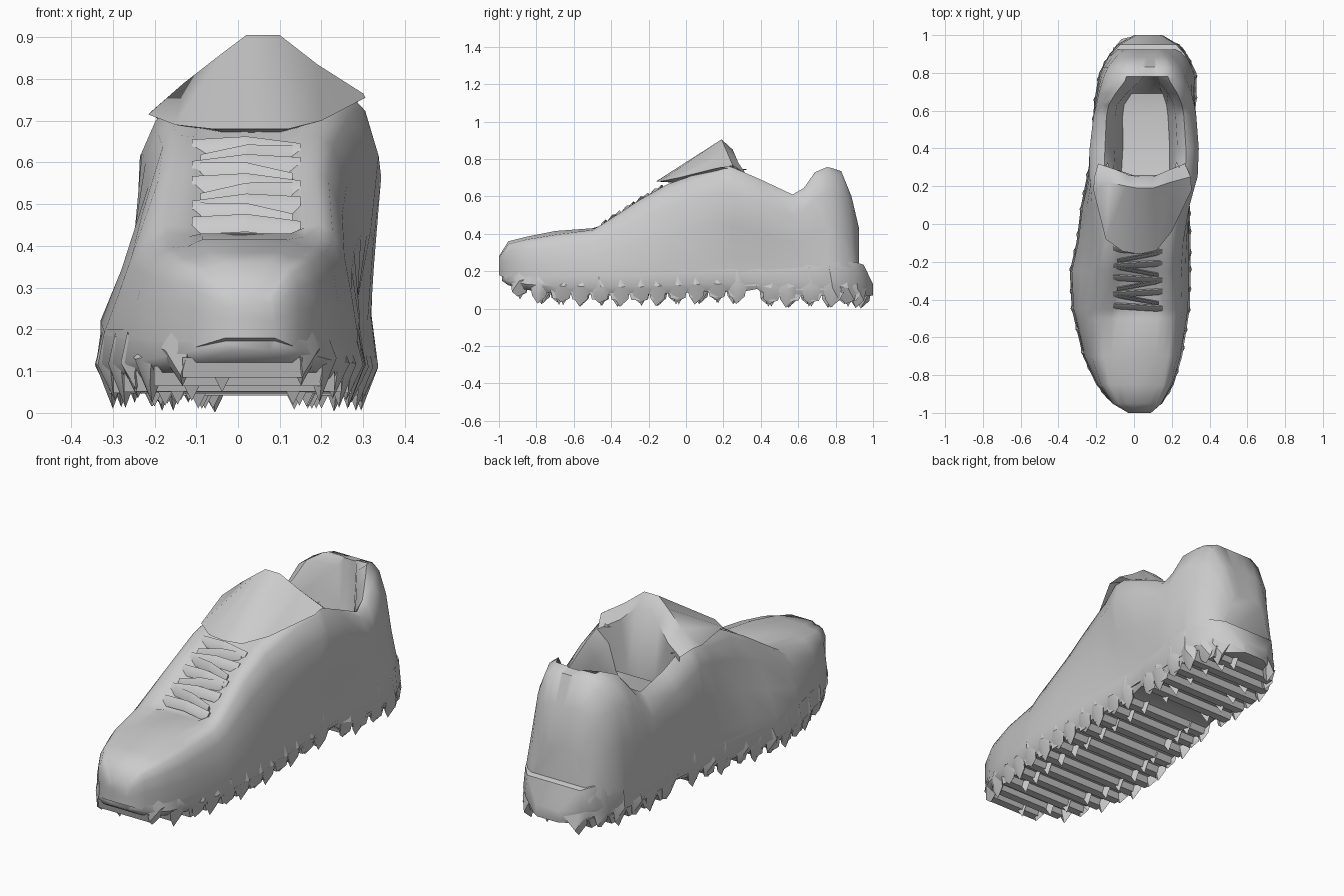
import bpy, bmesh, random

if "Cube" in bpy.data.objects:
    bpy.data.objects.remove(bpy.data.objects["Cube"])

random.seed(4)
grey = bpy.data.materials.new("plain grey")
grey.diffuse_color = (0.6, 0.6, 0.6, 1)
grey.use_nodes = True
grey.node_tree.nodes["Principled BSDF"].inputs["Base Color"].default_value = grey.diffuse_color


def finish(name, bm, angle=0.8):
    bmesh.ops.recalc_face_normals(bm, faces=bm.faces[:])
    me = bpy.data.meshes.new(name)
    bm.to_mesh(me)
    bm.free()
    ob = bpy.data.objects.new(name, me)
    bpy.context.collection.objects.link(ob)
    me.materials.append(grey)
    bpy.ops.object.select_all(action='DESELECT')
    ob.select_set(True)
    bpy.context.view_layer.objects.active = ob
    bpy.ops.object.shade_smooth_by_angle(angle=angle)
    return ob


def loft(name, rows, ring=True, angle=0.8):
    bm = bmesh.new()
    vs = [[bm.verts.new(p) for p in r] for r in rows]
    n = len(rows[0])
    for a, b in zip(vs, vs[1:]):
        for i in range(n if ring else n - 1):
            j = (i + 1) % n
            bm.faces.new((a[i], a[j], b[j], b[i]))
    if ring:
        bm.faces.new(vs[0])
        bm.faces.new(vs[-1])
    return finish(name, bm, angle)


def hull(bm, pts):
    vs = [bm.verts.new(p) for p in pts]
    res = bmesh.ops.convex_hull(bm, input=vs)
    junk = [v for v in res["geom_interior"] if isinstance(v, bmesh.types.BMVert)]
    if junk:
        bmesh.ops.delete(bm, geom=junk, context='VERTS')


def sample(table, y):
    for a, b in zip(table, table[1:]):
        if y <= b[0]:
            t = max(0, (y - a[0]) / (b[0] - a[0]))
            return [p + (q - p) * t for p, q in zip(a[1:], b[1:])]
    return list(table[-1][1:])


# Sole outline: y, left x, right x, bottom z, top z
SOLE = [
    (-0.985, -.03, .09, .15, .22), (-.95, -.115, .15, .125, .21), (-.85, -.2, .21, .10, .2),
    (-.7, -.27, .255, .08, .2), (-.45, -.33, .295, .075, .2), (-.25, -.34, .3, .075, .2),
    (-.1, -.305, .3, .08, .21), (.1, -.28, .295, .09, .22), (.3, -.24, .295, .09, .23),
    (.38, -.23, .3, .105, .23), (.43, -.226, .304, .07, .23), (.65, -.21, .33, .07, .24),
    (.8, -.185, .33, .07, .25), (.9, -.13, .28, .07, .25), (.95, -.085, .235, .065, .235),
    (1.0, 0, .15, .07, .13)]
loft("sole", [[(l + .03 * k, y, zb), (l, y, (zb + zt) / 2 - .02), (l + .012, y, zt),
               (r - .012, y, zt), (r, y, (zb + zt) / 2 - .02), (r - .03 * k, y, zb)]
              for y, l, r, zb, zt in SOLE for k in [min(1, (r - l) / .25)]])

# Upper: y, side left/right x, rim left/right x, rim z, middle z (floor where open)
UPPER = [
    (-1.0, -.03, .09, 0, .06, .27, .28), (-.95, -.115, .145, -.06, .10, .345, .36),
    (-.85, -.175, .195, -.1, .13, .37, .385), (-.7, -.225, .23, -.12, .15, .395, .415),
    (-.5, -.255, .25, -.12, .16, .42, .43), (-.45, -.255, .255, -.11, .16, .45, .42),
    (-.25, -.23, .25, -.1, .14, .58, .555), (-.1, -.215, .26, -.1, .15, .665, .645),
    (.1, -.222, .295, -.12, .18, .735, .74), (.21, -.23, .325, -.12, .22, .768, .77),
    (.25, -.235, .337, -.11, .23, .755, .3), (.4, -.235, .343, -.10, .23, .69, .27),
    (.57, -.215, .33, -.10, .22, .61, .27), (.63, -.2, .32, -.09, .21, .645, .27),
    (.69, -.187, .305, -.04, .18, .73, .28), (.755, -.168, .28, .03, .13, .757, .5),
    (.78, -.16, .27, .04, .12, .752, .745), (.83, -.138, .247, .02, .12, .735, .735),
    (.925, -.052, .167, .03, .1, .43, .43)]
UPPER.insert(18, (.885, -.095, .208, .02, .11, .6, .6))


def upper_ring(y, l1, r1, l2, r2, zt, zf):
    l0, r0, zb, _ = sample(SOLE, y)
    c, z0 = (l2 + r2) / 2, zb + .03

    def half(x0, x1, x2):
        h = zt - z0
        # the left collar dips a little beside the tongue
        dip = .035 if x0 == l0 and .05 < y < .45 else 0
        return [(x0 * .96, y, z0), (x0 * .97, y, z0 + .2 * h + .02),
                (.45 * x0 + .55 * x1, y, z0 + .5 * h), (x1, y, z0 + .78 * h),
                (.7 * x1 + .3 * x2, y, z0 + .95 * h - dip), (.4 * x1 + .6 * x2, y, zt - dip),
                (x2, y, zt + .2 * (zf - zt) - dip), (.75 * x2 + .25 * c, y, zf)]
    return half(l0, l1, l2) + [(c, y, zf)] + half(r0, r1, r2)[::-1]


loft("upper", [upper_ring(*r) for r in UPPER], angle=0.9)

# Folded tongue flap: underside, front hem, ridge, back edge, inner lining
hem = [(-.215, .18, .715), (-.15, -.08, .69), (-.06, -.145, .68), (.03, -.16, .68),
       (.12, -.14, .68), (.2, -.04, .70), (.305, .18, .755)]
ridge = [(-.21, .25, .72), (-.13, .22, .79), (-.04, .20, .86), (.02, .19, .905),
         (.10, .19, .905), (.19, .22, .835), (.30, .25, .765)]
back = [(-.19, .32, .70), (-.1, .29, .74), (-.03, .26, .80), (.03, .25, .85),
        (.1, .25, .85), (.17, .28, .78), (.27, .32, .72)]
under = [(.04 + (x - .04) * .7, y + .15, z - .01) for x, y, z in hem]
lining = [(.06 + (x - .06) * .75, .26, .5) for x, y, z in back]
loft("tongue", [under, hem, ridge, back, lining], ring=False, angle=0.9)

# Laces: straight and crossing bands over the throat
bm = bmesh.new()


def lace(xa, ya, xb, yb, w):
    ends = [(xa, ya, -.01), ((xa + xb) / 2, (ya + yb) / 2, .002), (xb, yb, -.01)]
    for pair in zip(ends, ends[1:]):
        pts = []
        for x, y, u in pair:
            b = sample(UPPER, y)[4] + u
            pts += [(x, y - w, b - .025), (x, y - w * .6, b),
                    (x, y + w * .6, b + .018), (x, y + w, b - .005)]
        hull(bm, pts)


for i in range(5):
    y = -.44 + i * .075
    s = 1 if i % 2 else -1
    lace(-.11, y - s * .008, .15, y + s * .008, .017)
    if i < 4:
        lace(.02 - s * .11, y + .02, .02 + s * .11, y + .06, .011)
finish("laces", bm, 0.9)

# Tread bars across the bottom
bm = bmesh.new()
for y in [-.9 + .105 * i for i in range(12)] + [.47, .58, .69, .8, .89]:
    l, r, zb, _ = sample(SOLE, y)
    hull(bm, [(x, y + dy, zb + dz) for x in (l + .025, r - .025)
              for dy, dz in ((-.035, .02), (-.022, -.028), (.02, -.028), (.045, .02))])
finish("tread_bars", bm, 0.5)

# Pointed lugs along both edges, with small studs further in
bm = bmesh.new()
lugs = [-.88 + .105 * i for i in range(12)] + [.45, .55, .66, .77, .87, .93]
for k, y0 in enumerate(lugs):
    for side in (0, 1):
        y = y0 + random.uniform(-.015, .015)
        l, r, zb, zt = sample(SOLE, y)
        x, s = (r, 1) if side else (l, -1)
        top = zt - random.uniform(0, .05)
        xs = [sample(SOLE, y + d)[side] for d in (-.05, .05)]
        hull(bm, [(x - s * .01, y + random.uniform(-.02, .02), top),
                  (xs[0] - s * .01, y - .05, zb + .05), (xs[1] - s * .01, y + .05, zb + .05),
                  (x + s * .006, y, zb + .04), (x - s * .07, y, zb + .03),
                  (x - s * .025, y + .035, zb - .025), (x - s * .03, y - .04, zb - .02),
                  (x - s * .035, y - .01, zb - (.065 if k % 2 else .045))])
        xi = x - s * .13
        if abs(x - .04) > .2:
            hull(bm, [(xi - .03, y - .025, zb), (xi + .03, y - .025, zb),
                      (xi, y + .035, zb), (xi, y, zb - .06)])
finish("edge_lugs", bm, 0.5)
